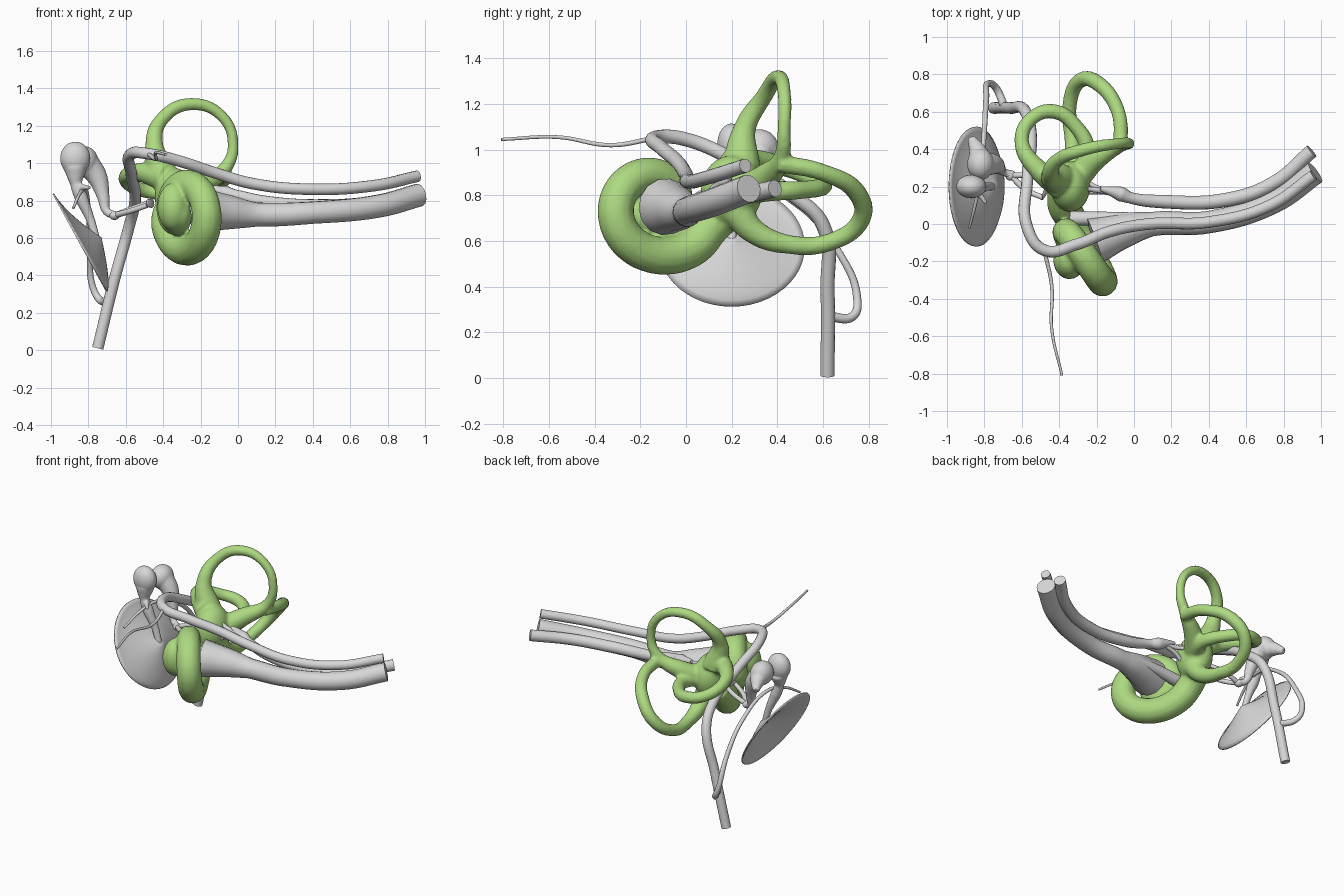
import bpy
import bmesh
from math import radians, cos, sin, pi, tau
from mathutils import Vector, Matrix

default_cube = bpy.data.objects.get("Cube")
if default_cube:
    bpy.data.objects.remove(default_cube, do_unlink=True)


def make_material(name, colour):
    material = bpy.data.materials.new(name)
    material.use_nodes = True
    material.diffuse_color = colour
    shader = next(n for n in material.node_tree.nodes if n.type == "BSDF_PRINCIPLED")
    shader.inputs["Base Color"].default_value = colour
    return material


green = make_material("labyrinth green", (.42, .7, .22, 1))
grey = make_material("tissue grey", (.68, .68, .68, 1))


def select_only(objects):
    bpy.ops.object.select_all(action="DESELECT")
    for item in objects:
        item.select_set(True)
    bpy.context.view_layer.objects.active = objects[0]


def finish(item, material):
    item.data.materials.clear()
    item.data.materials.append(material)
    select_only([item])
    bpy.ops.object.shade_smooth_by_angle(angle=radians(50))
    return item


def tube(name, points, start=None, end=None, material=grey):
    """Smooth round tube; radii run from start to end, or sit in each point."""
    curve = bpy.data.curves.new(name, "CURVE")
    curve.dimensions = "3D"
    curve.bevel_depth = 1
    curve.bevel_resolution = 5
    curve.resolution_u = 8
    curve.use_fill_caps = True
    spline = curve.splines.new("BEZIER")
    spline.bezier_points.add(len(points) - 1)
    for index, (knot, point) in enumerate(zip(spline.bezier_points, points)):
        knot.co = point[:3]
        knot.handle_left_type = knot.handle_right_type = "AUTO"
        if start is None:
            knot.radius = point[3]
        else:
            knot.radius = start + (end - start) * index / (len(points) - 1)
    item = bpy.data.objects.new(name, curve)
    bpy.context.collection.objects.link(item)
    select_only([item])
    bpy.ops.object.convert(target="MESH")
    return finish(bpy.context.view_layer.objects.active, material)


def ball(name, centre, size, material=grey):
    mesh = bpy.data.meshes.new(name)
    bm = bmesh.new()
    place = Matrix.Translation(centre) @ Matrix.Diagonal((*size, 1))
    bmesh.ops.create_icosphere(bm, subdivisions=4, radius=1, matrix=place)
    bm.to_mesh(mesh)
    bm.free()
    item = bpy.data.objects.new(name, mesh)
    bpy.context.collection.objects.link(item)
    return finish(item, material)


def blend(name, pieces, voxel, rounds):
    """Fuse overlapping pieces into one soft organic surface."""
    select_only(pieces)
    bpy.ops.object.join()
    item = bpy.context.view_layer.objects.active
    item.name = name
    remesh = item.modifiers.new("Fuse", "REMESH")
    remesh.mode = "VOXEL"
    remesh.voxel_size = voxel
    remesh.use_smooth_shade = True
    soften = item.modifiers.new("Soften", "SMOOTH")
    soften.iterations = rounds
    return item


# Cochlea: a wide first turn, then a tight climb towards the apex
def cochlea_path(steps=28):
    centre = Vector((-.26, -.1, .745))
    across = Vector((.5, -.86, 0))
    axis = Vector((-.86, -.5, 0))
    up = Vector((0, 0, .84))
    path = [(-.38, .2, .74, .08)]
    for step in range(steps + 1):
        t = step / steps
        angle = radians(205 + 560 * t)
        reach = .04 + .108 * (1 + cos(pi * t))
        spot = centre + reach * (across * cos(angle) + up * sin(angle))
        spot += axis * .12 * t ** 1.2 + across * .03 * t
        path.append((*spot, .087 - .025 * t))
    return path


# Labyrinth: cochlea, vestibule and three semicircular canals
superior = [(-.4, .24, .92, .088), (-.448, .26, 1.1, .048), (-.41, .34, 1.23, .037),
            (-.26, .4, 1.315, .034), (-.085, .43, 1.25, .03), (-.026, .43, 1.09, .029),
            (-.07, .42, .97, .036), (-.2, .35, .88, .06), (-.3, .25, .82, .07)]
posterior = [(-.07, .41, .94, .04), (-.085, .6, .9, .038), (-.19, .75, .81, .042),
             (-.29, .765, .69, .041), (-.345, .63, .595, .039), (-.33, .45, .585, .042),
             (-.32, .3, .64, .055), (-.32, .22, .73, .07)]
lateral = [(-.38, .2, .92, .08), (-.52, .3, .95, .052), (-.6, .44, .92, .039),
           (-.54, .57, .865, .038), (-.42, .6, .84, .04), (-.31, .52, .825, .04),
           (-.25, .4, .82, .044), (-.29, .25, .82, .06)]
blend("labyrinth", [
    ball("vestibule", (-.34, .2, .82), (.105, .135, .155), green),
    tube("cochlea", cochlea_path(), material=green),
    ball("cochlea_apex", (-.345, -.195, .765), (.086, .1, .13), green),
    tube("superior_canal", superior, material=green),
    tube("posterior_canal", posterior, material=green),
    tube("lateral_canal", lateral, material=green),
], .011, 4)

# Nerve bundle
tube("facial_nerve", [
    (.96, .26, .93), (.73, .1, .88), (.4, .01, .86), (.08, 0, .89), (-.13, -.04, .95),
    (-.31, -.11, 1.01), (-.48, -.14, 1.05), (-.57, -.02, 1.05), (-.57, .24, .94),
    (-.55, .47, .8), (-.58, .6, .67), (-.66, .62, .38), (-.75, .62, .01)], .031, .031)
tube("cochlear_nerve", [
    (.97, .275, .83, .062), (.75, .12, .77, .062), (.4, .01, .735, .06),
    (.1, 0, .725, .065), (-.07, -.04, .74, .097), (-.21, -.09, .75, .125)])
tube("vestibular_nerve", [
    (.95, .39, .83, .038), (.75, .22, .79, .038), (.5, .13, .77, .038),
    (.15, .12, .79, .036), (-.02, .14, .83, .03), (-.07, .16, .84, .04),
    (-.14, .18, .86, .022), (-.18, .19, .87, .012)])
tube("saccular_nerve", [(.08, .03, .74), (-.12, .03, .74), (-.34, .03, .72)], .03, .04)
for label, target in (("upper", (-.32, .2, .93)), ("middle", (-.28, .27, .85)),
                      ("lower", (-.32, .15, .68))):
    tube(label + "_vestibular_branch",
         [(-.1, .17, .85), Vector((-.2, .18, .84)).lerp(target, .3), target], .016, .011)
tube("petrosal_nerve", [(-.48, -.14, 1.05), (-.44, -.33, 1.02), (-.44, -.56, 1.055),
                        (-.385, -.81, 1.045)], .011, .007)
tube("tympanic_nerve", [
    (-.69, .62, .27), (-.74, .73, .27), (-.78, .75, .35), (-.79, .67, .55),
    (-.8, .5, .75), (-.82, .25, .86), (-.85, .1, .83), (-.88, -.02, .76)], .022, .007)


# Eardrum: tilted oval drawn in to a tip, hollow above and full below
def eardrum(rings=12, sides=48):
    centre = Vector((-.845, .2, .575))
    slope = Vector((-.143, 0, .262))
    normal = Vector((.88, 0, .48))
    bm = bmesh.new()
    tip = bm.verts.new(centre + normal * .11 - slope * .1)
    previous = None
    for ring in range(1, rings + 1):
        t = ring / rings
        loop = []
        for side in range(sides):
            angle = tau * side / sides
            flat = slope * cos(angle) + Vector((0, .32 * sin(angle), 0))
            rise = .11 * (1 - t) ** (1.15 + .45 * cos(angle))
            slide = slope * .1 * (1 - t)
            loop.append(bm.verts.new(centre + flat * t + normal * rise - slide))
        for side in range(sides):
            after = (side + 1) % sides
            if previous:
                bm.faces.new((previous[side], loop[side], loop[after], previous[after]))
            else:
                bm.faces.new((tip, loop[side], loop[after]))
        previous = loop
    bmesh.ops.recalc_face_normals(bm, faces=bm.faces)
    mesh = bpy.data.meshes.new("eardrum")
    bm.to_mesh(mesh)
    bm.free()
    item = bpy.data.objects.new("eardrum", mesh)
    bpy.context.collection.objects.link(item)
    finish(item, grey)
    shell = item.modifiers.new("Thickness", "SOLIDIFY")
    shell.thickness = .008
    shell.offset = 0


eardrum()

# Hammer bone: round head, narrow neck and a handle resting on the eardrum
blend("hammer_bone", [
    ball("hammer_head", (-.87, .2, 1.025), (.081, .063, .09)),
    tube("hammer_handle", [(-.87, .2, .97, .062), (-.865, .19, .89, .032),
                           (-.84, .19, .82, .036), (-.79, .2, .7, .024), (-.76, .2, .6, .022)]),
    tube("hammer_process", [(-.86, .19, .88), (-.82, .15, .87), (-.79, .11, .87)], .02, .01),
], .007, 4)

# Anvil bone: body with a short and a long limb
blend("anvil_bone", [
    ball("anvil_body", (-.82, .32, 1.01), (.072, .085, .08)),
    tube("anvil_short_limb", [(-.82, .34, 1), (-.84, .4, .98), (-.87, .46, .95)], .068, .022),
    tube("anvil_long_limb", [(-.81, .32, 1, .07), (-.755, .32, .93, .056), (-.72, .3, .82, .034),
                             (-.7, .28, .74, .022), (-.65, .26, .72, .022)]),
], .007, 4)

# Stirrup bone: head, two arched arms and a footplate
head = Vector((-.66, .26, .72))
foot = Vector((-.47, .18, .785))
spread = Vector((.015, .04, .01))
ball("stirrup_head", head, (.028, .028, .024))
for label, sign in (("front", -1), ("back", 1)):
    tube(label + "_stirrup_arm", [head, head.lerp(foot, .5) + spread * sign * .9,
                                  foot + spread * sign], .016, .014)
plate = ball("stirrup_footplate", (0, 0, 0), (.025, .05, .01))
plate.location = foot
plate.rotation_euler = (foot - head).to_track_quat("Z", "X").to_euler()
